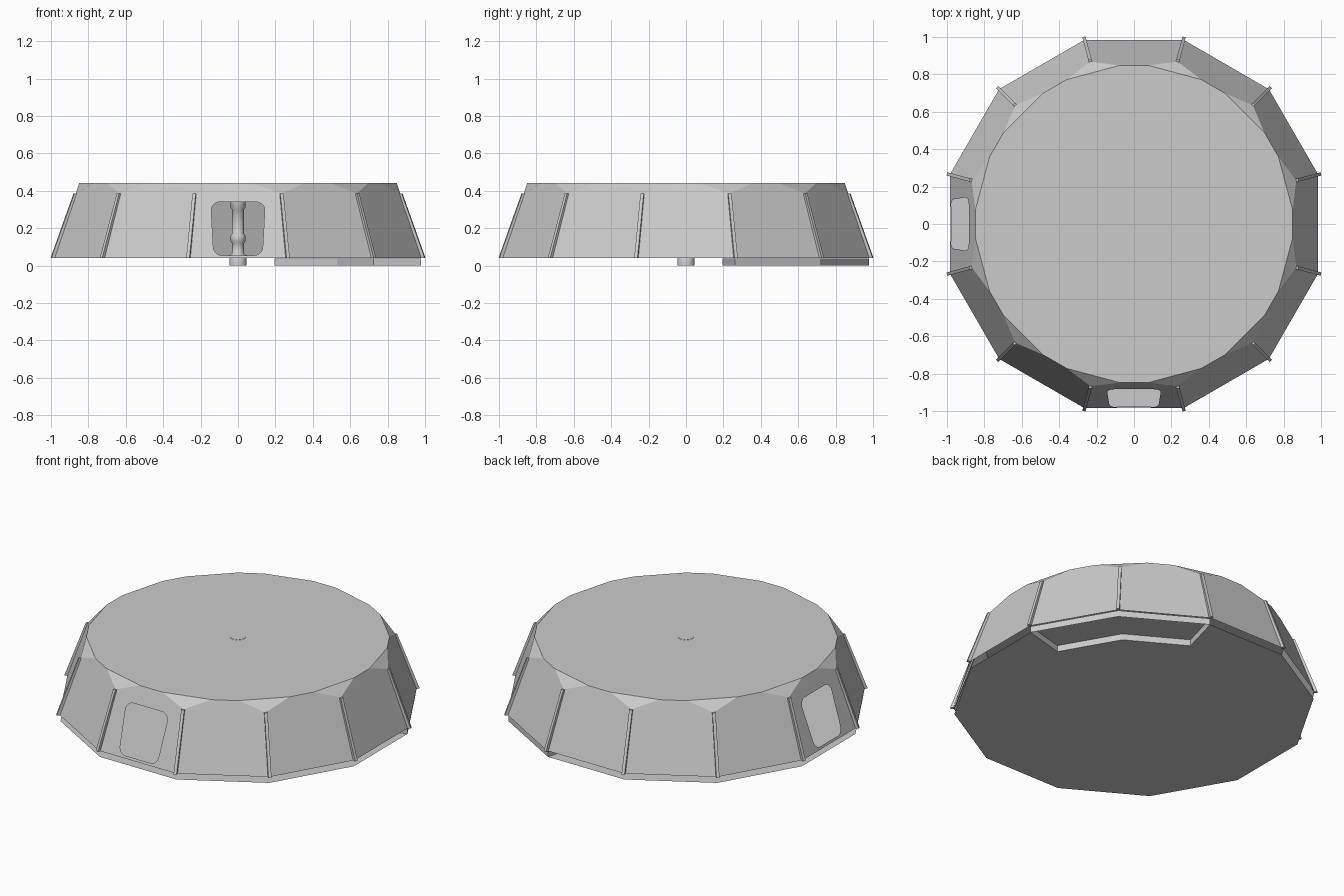
import bpy, bmesh
from math import sin, cos, tan, pi, radians
from mathutils import Vector

if "Cube" in bpy.data.objects:
    bpy.data.objects.remove(bpy.data.objects["Cube"])

T15 = tan(pi / 12)
TOP, EAVE, GAP = 0.442, 0.385, 0.04


def apothem(z):
    return 0.985 - 0.34 * (z - GAP)


def on_panel(u, z, deg, a=None):
    """Point at sideways offset u and height z on the leaning panel facing deg."""
    a = apothem(z) if a is None else a
    c, s = cos(radians(deg)), sin(radians(deg))
    return Vector((a * c - u * s, a * s + u * c, z))


def polar(r, deg, z):
    return Vector((r * cos(radians(deg)), r * sin(radians(deg)), z))


def finish(bm, name, smooth=False):
    bmesh.ops.remove_doubles(bm, verts=bm.verts, dist=1e-5)
    me = bpy.data.meshes.new(name)
    bm.to_mesh(me)
    bm.free()
    ob = bpy.data.objects.new(name, me)
    bpy.context.collection.objects.link(ob)
    if smooth:
        for p in me.polygons:
            p.use_smooth = len(p.vertices) == 4
    return ob


def face(bm, pts):
    return bm.faces.new([bm.verts.new(p) for p in pts])


def loop_edges(bm, pts):
    vs = [bm.verts.new(p) for p in pts]
    return [bm.edges.new((vs[i], vs[(i + 1) % len(vs)])) for i in range(len(vs))]


# Rounded window outline in panel coordinates
corners = [(-0.132, 0.055), (0.132, 0.055), (0.143, 0.34), (-0.143, 0.34)]
window = []
R = 0.045
for i, (x, z) in enumerate(corners):
    cx = x - R if x > 0 else x + R
    cz = z - R if z > 0.2 else z + R
    for j in range(6):
        a = radians(180 + 90 * i + 18 * j)
        window.append((cx + R * cos(a), cz + R * sin(a)))

# Leaning wall panels, two of them with open windows
outline = [(-apothem(GAP) * T15, GAP), (apothem(GAP) * T15, GAP),
           (apothem(EAVE) * T15, EAVE), (0.075, TOP), (-0.075, TOP),
           (-apothem(EAVE) * T15, EAVE)]
bm = bmesh.new()
for k in range(12):
    deg = 30 * k
    pts = [on_panel(u, z, deg) for u, z in outline]
    if deg in (180, 270):
        edges = loop_edges(bm, pts)
        edges += loop_edges(bm, [on_panel(u, z, deg) for u, z in window])
        n = polar(1, deg, 0.34).normalized()
        bmesh.ops.triangle_fill(bm, edges=edges, use_beauty=True, normal=n)
    else:
        face(bm, pts)
finish(bm, "wall_panels")

# Flat ceiling and the sloped triangles at its corners
bm = bmesh.new()
face(bm, [on_panel(u, TOP, 30 * k) for k in range(12) for u in (-0.075, 0.075)])
for k in range(12):
    d = 30 * k
    face(bm, [on_panel(0.075, TOP, d),
              on_panel(apothem(EAVE) * T15, EAVE, d),
              on_panel(-0.075, TOP, d + 30)])
finish(bm, "ceiling")

# Ribs along the wall corners
bm = bmesh.new()
for k in range(12):
    d = 30 * k + 15
    t = Vector((-sin(radians(d)), cos(radians(d)), 0)) * 0.009
    rings = []
    for z, out in ((GAP, 0.016), (EAVE, 0.010)):
        r = apothem(z) / cos(pi / 12)
        i, o = polar(r - 0.008, d, z), polar(r + out, d, z)
        rings.append([bm.verts.new(p) for p in (i - t, o - t, o + t, i + t)])
    lo, hi = rings
    for i in range(4):
        j = (i + 1) % 4
        bm.faces.new((lo[i], lo[j], hi[j], hi[i]))
    bm.faces.new(lo[::-1])
    bm.faces.new(hi)
finish(bm, "corner_ribs")

# Floor in rings, with two outer segments raised as a step
RO, RI = 1.013, 0.75
bm = bmesh.new()
face(bm, [polar(RI, 15 + 30 * k, 0) for k in range(12)])
step = []
for k in range(12):
    a, b = 15 + 30 * k, 45 + 30 * k
    f = face(bm, [polar(RI, a, 0), polar(RO, a, 0), polar(RO, b, 0), polar(RI, b, 0)])
    if k < 2:
        step.append(f)
bmesh.ops.remove_doubles(bm, verts=bm.verts, dist=1e-5)
ext = bmesh.ops.extrude_face_region(bm, geom=step)
bmesh.ops.delete(bm, geom=[f for f in step if f.is_valid], context='FACES')
bmesh.ops.translate(bm, vec=(0, 0, GAP - 0.001),
                    verts=[v for v in ext['geom'] if isinstance(v, bmesh.types.BMVert)])
finish(bm, "floor_with_step")

# Central column with collars
profile = [(0.045, 0), (0.045, 0.055), (0.032, 0.065), (0.032, 0.12), (0.04, 0.13),
           (0.04, 0.16), (0.032, 0.17), (0.032, 0.30), (0.04, 0.31), (0.04, 0.34),
           (0.045, 0.36), (0.045, TOP + 0.001)]
bm = bmesh.new()
N = 20
rings = [[bm.verts.new(polar(r, 360 * i / N, z)) for i in range(N)] for r, z in profile]
for lo, hi in zip(rings, rings[1:]):
    for i in range(N):
        j = (i + 1) % N
        bm.faces.new((lo[i], lo[j], hi[j], hi[i]))
bm.faces.new(rings[-1])
finish(bm, "centre_column", smooth=True)
